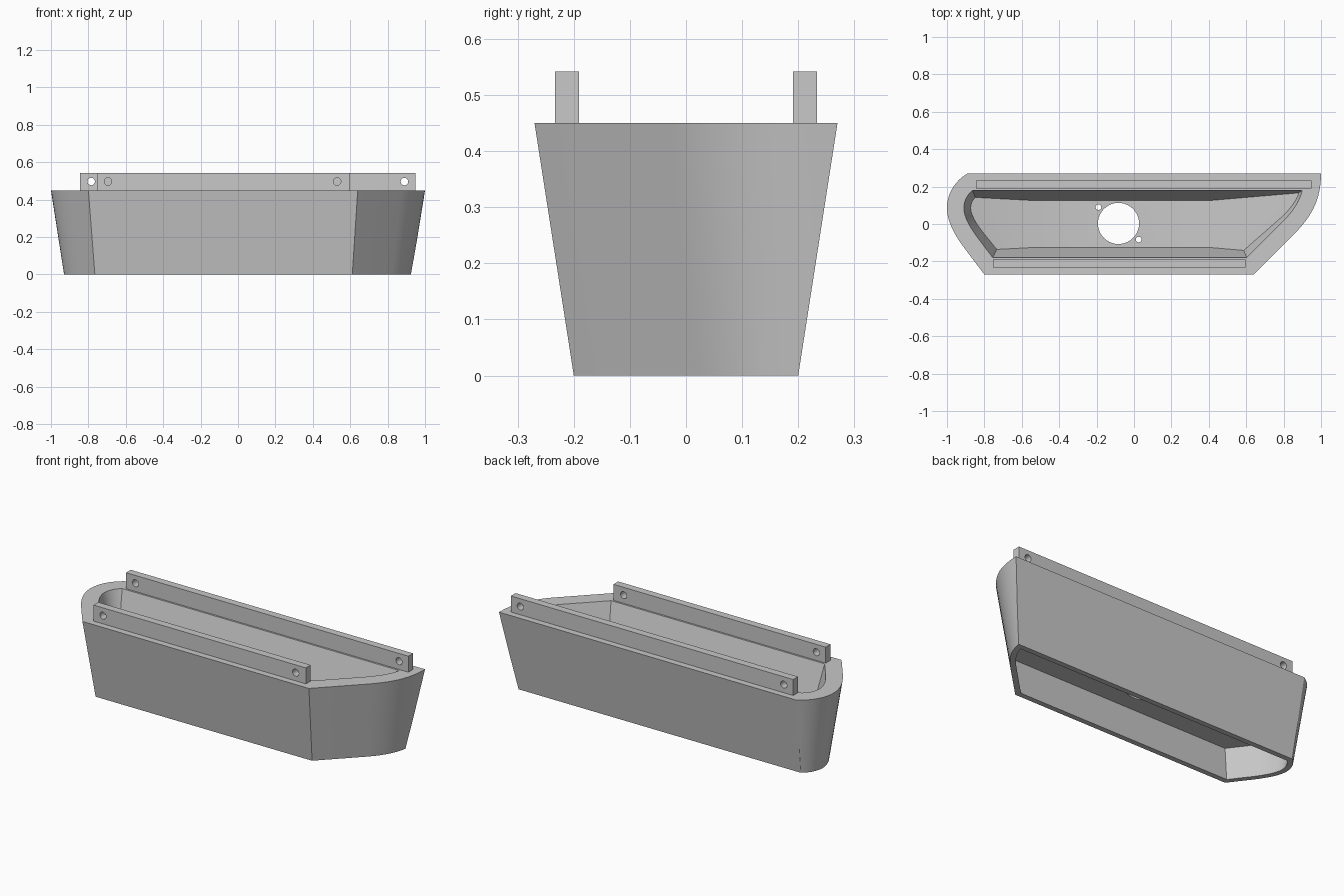
import bpy, bmesh, math
from mathutils import Vector
from mathutils.geometry import interpolate_bezier

if "Cube" in bpy.data.objects:
    bpy.data.objects.remove(bpy.data.objects["Cube"])

grey = bpy.data.materials.new("plain grey")
grey.use_nodes = True
grey.diffuse_color = (0.58, 0.58, 0.58, 1)
grey.node_tree.nodes["Principled BSDF"].inputs["Base Color"].default_value = (0.58, 0.58, 0.58, 1)

HEIGHT = 0.45
FLOOR = 0.245          # top of the floor inside the tray
DRAFT = 0.07 / HEIGHT  # slope of the outer walls


def curve(*points):
    return interpolate_bezier(*[Vector((*p, 0)) for p in points], 10)


def make_outline():
    """Convex rim outline, counter-clockwise from the front left corner."""
    pts = [Vector((-0.80, -0.27, 0)), Vector((0.64, -0.27, 0))]
    pts += curve((0.87, -0.04), (0.95, 0.045), (1.0, 0.13), (1.0, 0.27))
    pts += curve((-0.89, 0.27), (-0.96, 0.23), (-1.0, 0.16), (-1.0, 0.085))
    pts += curve((-1.0, 0.085), (-1.0, 0.0), (-0.94, -0.085), (-0.90, -0.138))[1:]
    return pts


OUTLINE = make_outline()


def new_object(name, bm):
    bmesh.ops.recalc_face_normals(bm, faces=bm.faces)
    mesh = bpy.data.meshes.new(name)
    bm.to_mesh(mesh)
    bm.free()
    mesh.materials.append(grey)
    obj = bpy.data.objects.new(name, mesh)
    bpy.context.collection.objects.link(obj)
    return obj


def block(x0, x1, y0, y1, z0, z1):
    bm = bmesh.new()
    bmesh.ops.create_cube(bm, size=1)
    for v in bm.verts:
        v.co = ((x0, x1)[v.co.x > 0], (y0, y1)[v.co.y > 0], (z0, z1)[v.co.z > 0])
    return bm


def slice_off(bm, co, normal):
    """Remove everything beyond a plane and close the cut."""
    bmesh.ops.bisect_plane(bm, geom=[*bm.verts, *bm.edges, *bm.faces], dist=1e-6,
                           plane_co=co, plane_no=normal.normalized(), clear_outer=True)
    bmesh.ops.holes_fill(bm, edges=[e for e in bm.edges if e.is_boundary], sides=0)


def drafted(name, inset, slope, z0, z1, extra=()):
    """Solid inside the outline, inset at rim height, narrowing downward."""
    bm = block(-1.5, 1.5, -0.8, 0.8, z0, z1)
    for p, q in zip(OUTLINE, OUTLINE[1:] + OUTLINE[:1]):
        e = (q - p).normalized()
        out = Vector((e.y, -e.x, 0))
        slice_off(bm, p - out * inset + Vector((0, 0, HEIGHT)), out - Vector((0, 0, slope)))
    for co, normal in extra:
        slice_off(bm, Vector(co), Vector(normal))
    return new_object(name, bm)


def rod(name, radius, depth, loc, along_y=False):
    bm = bmesh.new()
    bmesh.ops.create_cone(bm, cap_ends=True, segments=40, radius1=radius, radius2=radius, depth=depth)
    obj = new_object(name, bm)
    obj.location = loc
    if along_y:
        obj.rotation_euler.x = math.pi / 2
    return obj


def cut(target, cutter):
    cutter.hide_render = True
    mod = target.modifiers.new("cut", "BOOLEAN")
    mod.operation, mod.solver, mod.object = "DIFFERENCE", "EXACT", cutter
    bpy.context.view_layer.objects.active = target
    bpy.ops.object.modifier_apply(modifier=mod.name)
    bpy.data.objects.remove(cutter)


# Tapered body
body = drafted("tray_body", 0, DRAFT, 0, HEIGHT)

# Upper pocket with a floor that rises toward both ends
ramps = [((0.40, 0, FLOOR), (0.32, 0, -1)), ((-0.53, 0, FLOOR), (-0.2, 0, -1))]
cut(body, drafted("upper_pocket", 0.09, 0.268, FLOOR, HEIGHT + 0.05, ramps))

# Hollow underside with thin walls
cut(body, drafted("lower_pocket", 0.03, DRAFT, -0.05, 0.2))

# Round opening and two screw holes through the floor
for x, y, r in ((-0.083, 0.003, 0.11), (-0.19, 0.09, 0.015), (0.025, -0.083, 0.015)):
    cut(body, rod("floor_hole", r, 0.2, (x, y, 0.22)))

# Mounting rails with a pin hole near each end
rails = []
for name, x0, x1, y, holes in (("front_rail", -0.755, 0.595, -0.212, (-0.695, 0.53)),
                               ("back_rail", -0.845, 0.95, 0.212, (-0.785, 0.89))):
    rail = new_object(name, block(x0, x1, y - 0.0215, y + 0.0215, HEIGHT, 0.542))
    for hx in holes:
        cut(rail, rod("pin_hole", 0.02, 0.2, (hx, y, 0.497), True))
    rails.append(rail)

# Smooth the curved walls, keep the edges sharp
bpy.ops.object.select_all(action="DESELECT")
for obj in [body, *rails]:
    obj.select_set(True)
bpy.context.view_layer.objects.active = body
bpy.ops.object.shade_smooth_by_angle(angle=math.radians(25))
